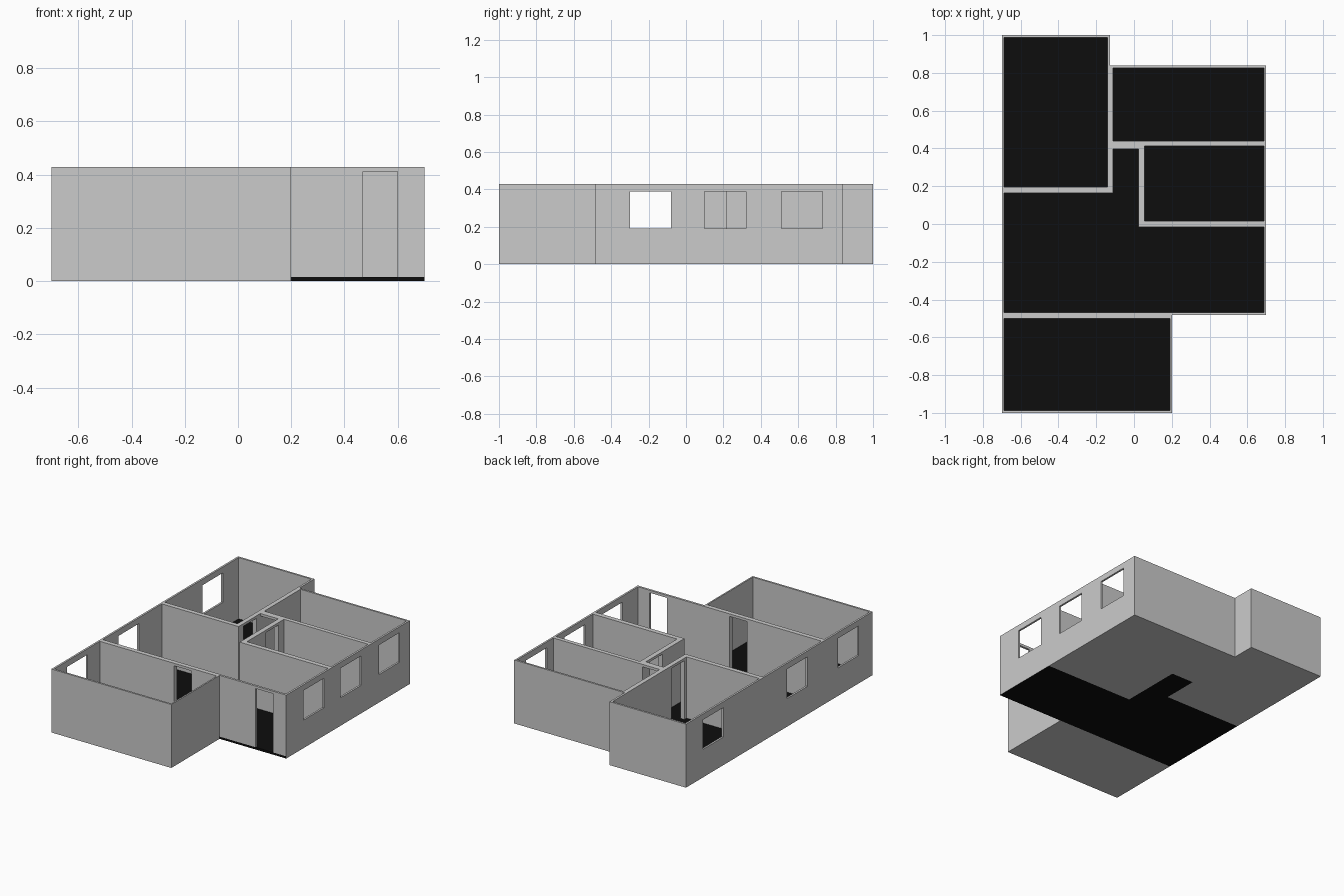
import bpy, bmesh

if "Cube" in bpy.data.objects:
    bpy.data.objects.remove(bpy.data.objects["Cube"])

FLOOR, TOP = 0.015, 0.43

black = bpy.data.materials.new("dark_floor")
black.diffuse_color = (0.004, 0.004, 0.004, 1)
black.use_nodes = True
black.node_tree.nodes["Principled BSDF"].inputs["Base Color"].default_value = black.diffuse_color
grey = bpy.data.materials.new("plain_grey")
grey.diffuse_color = (0.8, 0.8, 0.8, 1)
grey.use_nodes = True
grey.node_tree.nodes["Principled BSDF"].inputs["Base Color"].default_value = grey.diffuse_color


def prism(name, pts, z0, z1):
    """Extrude a plan outline upwards."""
    bm = bmesh.new()
    face = bm.faces.new([bm.verts.new((x, y, z0)) for x, y in pts])
    ext = bmesh.ops.extrude_face_region(bm, geom=[face])["geom"]
    for v in ext:
        if isinstance(v, bmesh.types.BMVert):
            v.co.z = z1
    bmesh.ops.recalc_face_normals(bm, faces=bm.faces)
    mesh = bpy.data.meshes.new(name)
    bm.to_mesh(mesh)
    bm.free()
    ob = bpy.data.objects.new(name, mesh)
    bpy.context.collection.objects.link(ob)
    return ob


def rect(x0, x1, y0, y1):
    return [(x0, y0), (x1, y0), (x1, y1), (x0, y1)]


def cut(target, pts, z0=-0.1, z1=1.0):
    """Subtract a prism from the target and discard the cutter."""
    c = prism("cutter", pts, z0, z1)
    c.hide_render = True
    m = target.modifiers.new("cut", "BOOLEAN")
    m.operation, m.solver, m.object = "DIFFERENCE", "EXACT", c
    bpy.context.view_layer.objects.active = target
    bpy.ops.object.modifier_apply(modifier=m.name)
    bpy.data.objects.remove(c)


def floor(name, pts, dark_base=False):
    """Slab with a dark top; the hall slab is also dark below and in front."""
    ob = prism(name, pts, 0, FLOOR)
    ob.data.materials.append(grey)
    ob.data.materials.append(black)
    for p in ob.data.polygons:
        n = p.normal
        if n.z > 0.5 or (dark_base and (n.z < -0.5 or n.y < -0.5)):
            p.material_index = 1


# Wall block following the outer outline
walls = prism("walls", [(-.7, -1), (.2, -1), (.2, -.483), (.7, -.483), (.7, .84),
                        (-.127, .84), (-.127, 1), (-.7, 1)], FLOOR, TOP)

# Hollow out the rooms
rooms = [
    rect(-.687, -.141, .196, .987),
    rect(-.111, .687, .44, .827),
    rect(.056, .687, .016, .412),
    rect(-.687, .19, -.987, -.499),
    [(-.687, -.468), (.687, -.468), (.687, -.016), (.023, -.016), (.023, .398),
     (-.111, .398), (-.111, .165), (-.687, .165)],
]
for r in rooms:
    cut(walls, r)

# Doorways
for d in [rect(.47, .60, -.55, -.42), rect(-.13, 0, -.55, -.42),
          rect(-.11, .02, .36, .48), rect(-.18, -.08, .22, .355),
          rect(0, .08, .22, .355)]:
    cut(walls, d, -0.1, 0.413)

# Windows: three on each long side
for x, starts in ((-.7, (-.85, -.30, .60)), (.7, (-.30, .10, .51))):
    for y in starts:
        cut(walls, rect(x - .05, x + .05, y, y + .22), 0.19, 0.39)

# Floors
floor("back_left_floor", rect(-.7, -.127, .18, 1))
floor("back_right_floor", rect(-.127, .7, .425, .84))
floor("side_room_floor", rect(.04, .7, 0, .425))
floor("front_room_floor", rect(-.7, .2, -1, -.483))
floor("hall_floor", [(-.7, -.483), (.7, -.483), (.7, 0), (.04, 0), (.04, .425),
                     (-.127, .425), (-.127, .18), (-.7, .18)], True)
